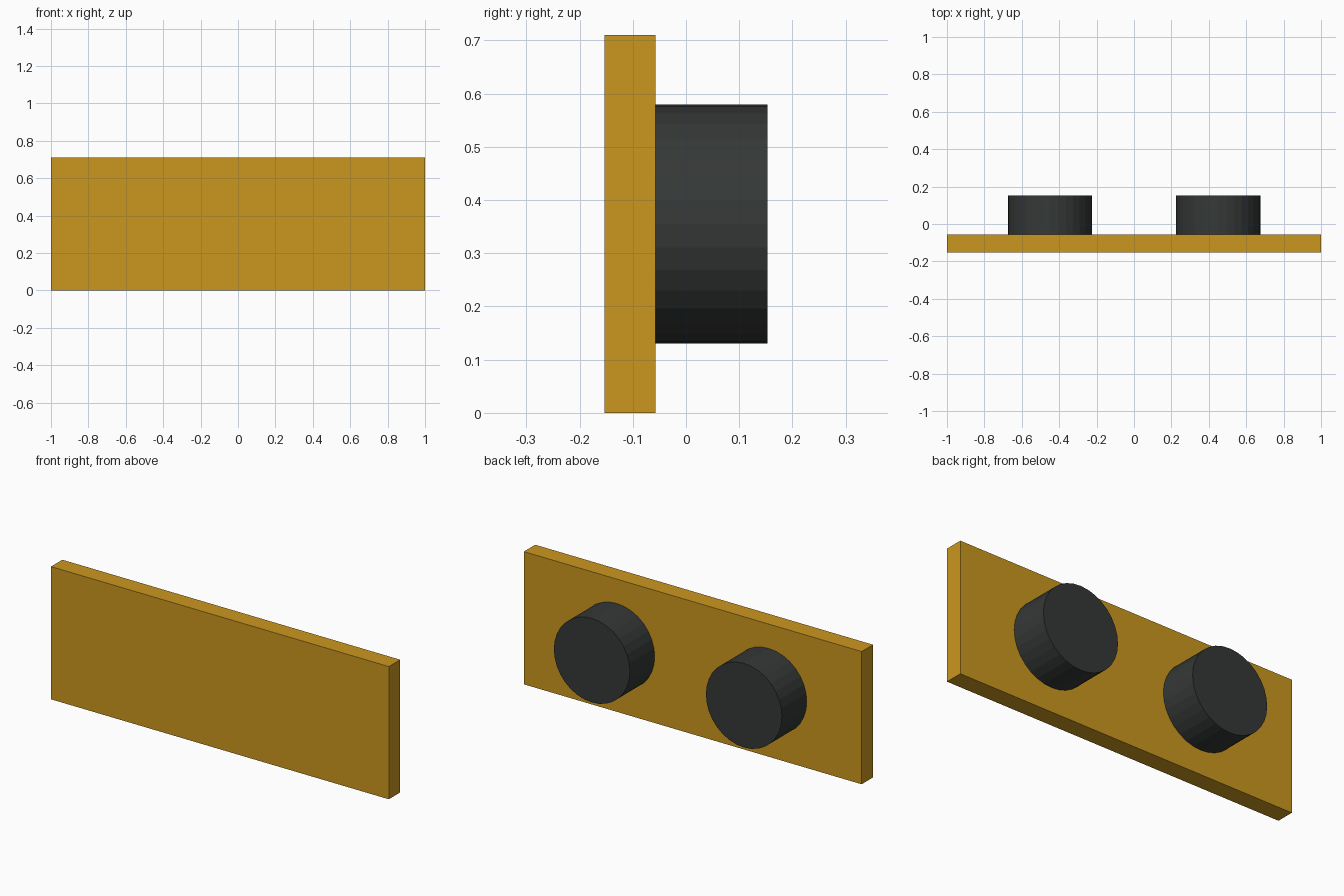
import bpy
import math

if "Cube" in bpy.data.objects:
    bpy.data.objects.remove(bpy.data.objects["Cube"])


def material(name, color):
    mat = bpy.data.materials.new(name)
    mat.diffuse_color = (*color, 1.0)
    mat.use_nodes = True
    mat.node_tree.nodes["Principled BSDF"].inputs["Base Color"].default_value = mat.diffuse_color
    return mat


amber = material("amber", (0.60, 0.31, 0.014))
charcoal = material("charcoal", (0.035, 0.040, 0.038))

Y_FRONT, Y_JOINT, Y_BACK = -0.153, -0.057, 0.153
HEIGHT = 0.71

# Upright rectangular plate
bpy.ops.mesh.primitive_cube_add(size=1, location=(0, (Y_FRONT + Y_JOINT) / 2, HEIGHT / 2))
plate = bpy.context.object
plate.name = "plate"
plate.scale = (2.0, Y_JOINT - Y_FRONT, HEIGHT)
bpy.ops.object.transform_apply(location=False, rotation=False, scale=True)
plate.data.materials.append(amber)

# Two round pads on the back of the plate
for side, x in (("left", -0.45), ("right", 0.45)):
    bpy.ops.mesh.primitive_cylinder_add(
        vertices=32, radius=0.225, depth=Y_BACK - Y_JOINT,
        location=(x, (Y_JOINT + Y_BACK) / 2, HEIGHT / 2),
        rotation=(math.pi / 2, 0, 0))
    pad = bpy.context.object
    pad.name = f"round_pad_{side}"
    pad.data.materials.append(charcoal)
